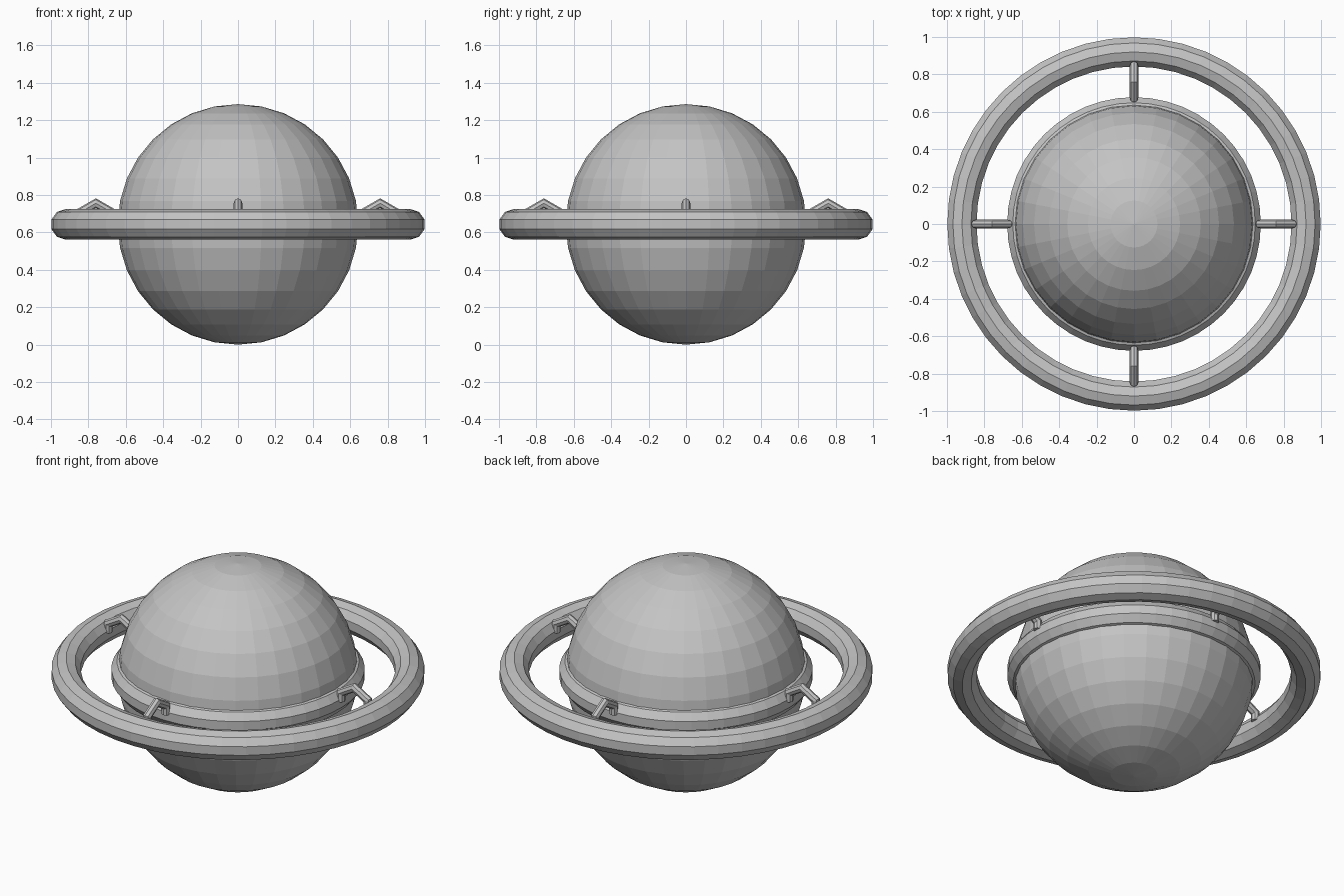
import bpy, bmesh, math
from mathutils import Vector

cube = bpy.data.objects.get("Cube")
if cube:
    bpy.data.objects.remove(cube, do_unlink=True)

MID = 0.643  # height of the equator

grey = bpy.data.materials.new("plain grey")
grey.use_nodes = True
grey.diffuse_color = (0.55, 0.55, 0.55, 1)
grey.node_tree.nodes["Principled BSDF"].inputs["Base Color"].default_value = grey.diffuse_color


def add_object(name, bm):
    bmesh.ops.recalc_face_normals(bm, faces=bm.faces)
    mesh = bpy.data.meshes.new(name)
    bm.to_mesh(mesh)
    bm.free()
    mesh.materials.append(grey)
    obj = bpy.data.objects.new(name, mesh)
    bpy.context.collection.objects.link(obj)
    return obj


def ring(name, major, minor, segments=48, sides=10):
    """Flat-faced tube bent into a horizontal ring."""
    bm = bmesh.new()
    loops = []
    for i in range(segments):
        a = math.tau * i / segments
        loop = []
        for j in range(sides):
            b = math.tau * (j + 0.5) / sides
            r = major + minor * math.cos(b)
            loop.append(bm.verts.new((r * math.cos(a), r * math.sin(a), MID + minor * math.sin(b))))
        loops.append(loop)
    for i in range(segments):
        here, there = loops[i], loops[(i + 1) % segments]
        for j in range(sides):
            k = (j + 1) % sides
            bm.faces.new((here[j], there[j], there[k], here[k]))
    return add_object(name, bm)


def arched_link(name, angle, centre=0.76, radius=0.1, tube=0.023, sides=8):
    """Half of a six-sided link, mitred at its bends, joining both rings."""
    bm = bmesh.new()
    out = Vector((math.cos(angle), math.sin(angle), 0))
    across = Vector((-out.y, out.x, 0))
    half = radius * math.cos(math.pi / 6)
    # Bends of the arch: distance along the spoke, height, mitre direction
    bends = [(-half, 0, 180), (-half, radius / 2, 150), (0, radius, 90),
             (half, radius / 2, 30), (half, 0, 0)]
    loops = []
    for along, height, tilt in bends:
        t = math.radians(tilt)
        normal = out * math.cos(t) + Vector((0, 0, math.sin(t)))
        stretch = 1 if height == 0 else 1 / math.cos(math.pi / 6)
        point = out * (centre + along) + Vector((0, 0, MID + 0.013 + height))
        loops.append([bm.verts.new(point + tube * (normal * math.cos(b) * stretch + across * math.sin(b)))
                      for b in (math.tau * j / sides for j in range(sides))])
    for here, there in zip(loops, loops[1:]):
        for j in range(sides):
            k = (j + 1) % sides
            bm.faces.new((here[j], there[j], there[k], here[k]))
    bm.faces.new(loops[0])
    bm.faces.new(loops[-1])
    return add_object(name, bm)


# Central ball
ball = bmesh.new()
bmesh.ops.create_uvsphere(ball, u_segments=32, v_segments=16, radius=MID)
bmesh.ops.translate(ball, verts=ball.verts, vec=(0, 0, MID))
add_object("ball", ball)

# Belt around the ball, and the wide outer ring
ring("belt", 0.6, 0.082)
ring("outer_ring", 0.92, 0.082)

# Four links between belt and outer ring
for i, side in enumerate(("left", "back", "right", "front")):
    arched_link(side + "_link", i * math.pi / 2)
